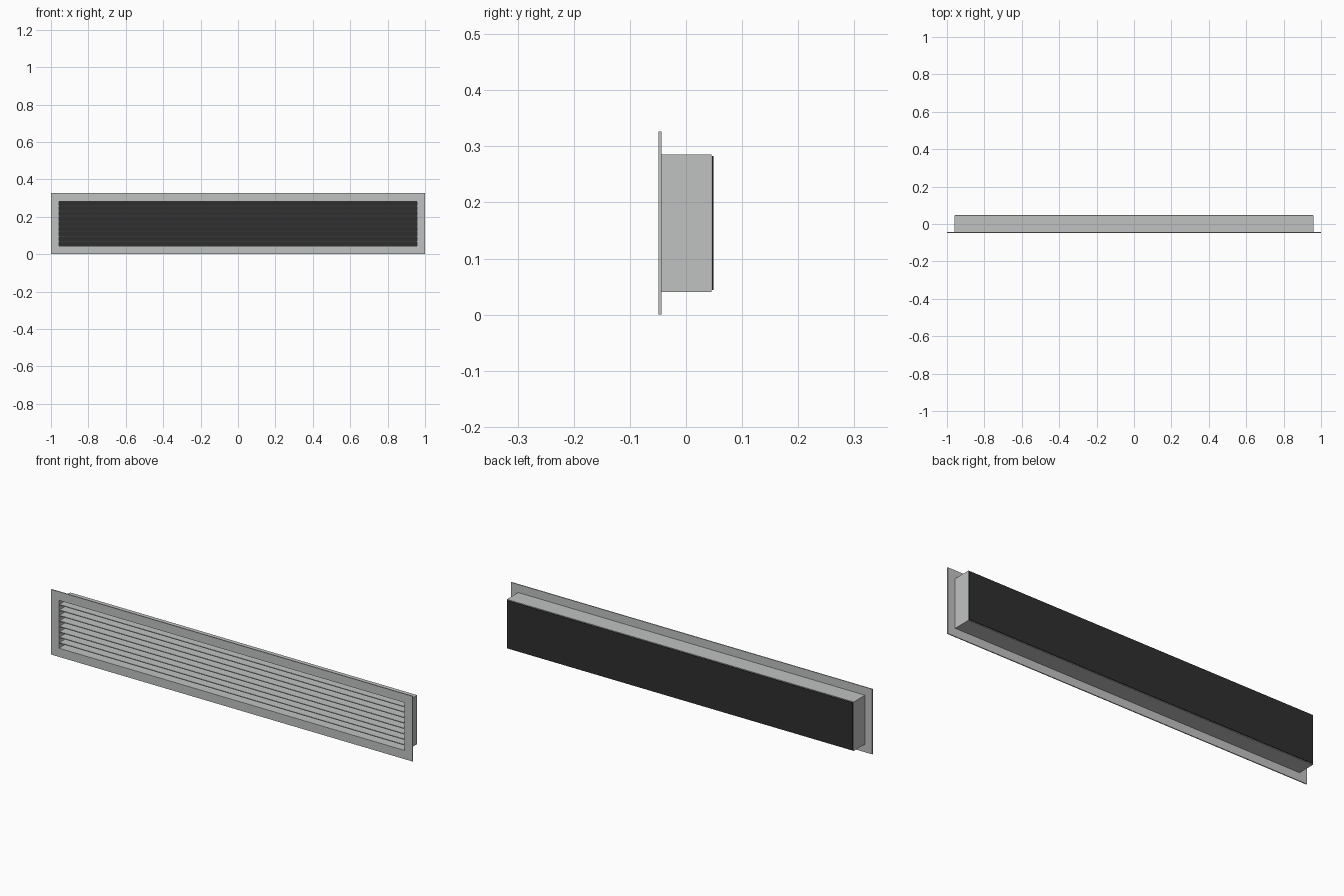
import bpy, bmesh

if "Cube" in bpy.data.objects:
    bpy.data.objects.remove(bpy.data.objects["Cube"])

W, H = 2.0, 0.326            # overall front size
ZC = H / 2
Y_FRONT, Y_FLANGE, Y_DUCT, Y_BACK = -0.049, -0.044, 0.045, 0.049
DUCT_X, DUCT_Z, WALL = 0.96, 0.1225, 0.003
IN_X, IN_Z = DUCT_X - WALL, DUCT_Z - WALL


def material(name, rgb):
    m = bpy.data.materials.new(name)
    m.diffuse_color = (*rgb, 1)
    m.use_nodes = True
    m.node_tree.nodes["Principled BSDF"].inputs["Base Color"].default_value = m.diffuse_color
    return m


metal = material("light_grey_metal", (0.53, 0.54, 0.535))
dark = material("dark_backing", (0.028, 0.028, 0.028))


def finish(name, bm, mat):
    bmesh.ops.recalc_face_normals(bm, faces=bm.faces)
    me = bpy.data.meshes.new(name)
    bm.to_mesh(me)
    bm.free()
    me.materials.append(mat)
    ob = bpy.data.objects.new(name, me)
    bpy.context.collection.objects.link(ob)
    return ob


def box(name, hx, hz, y0, y1, zc, mat):
    bm = bmesh.new()
    bmesh.ops.create_cube(bm, size=1)
    for v in bm.verts:
        v.co = (v.co.x * 2 * hx, y0 if v.co.y < 0 else y1, zc + v.co.z * 2 * hz)
    return finish(name, bm, mat)


def ring(name, outer, inner, y0, y1, mat):
    """Rectangular tube running along y."""
    bm = bmesh.new()
    loops = []
    for (hx, hz), y in ((outer, y0), (outer, y1), (inner, y1), (inner, y0)):
        loops.append([bm.verts.new((sx * hx, y, ZC + sz * hz))
                      for sx, sz in ((-1, -1), (1, -1), (1, 1), (-1, 1))])
    for k in range(4):
        a, b = loops[k], loops[(k + 1) % 4]
        for i in range(4):
            j = (i + 1) % 4
            bm.faces.new((a[i], a[j], b[j], b[i]))
    return finish(name, bm, mat)


# front flange and the duct collar behind it
ring("front_flange", (W / 2, H / 2), (IN_X, IN_Z), Y_FRONT, Y_FLANGE, metal)
ring("duct_collar", (DUCT_X, DUCT_Z), (IN_X, IN_Z), Y_FLANGE, Y_DUCT, metal)

# horizontal blades, evenly spaced in the opening
BLADES = 8
pitch = 2 * DUCT_Z / (BLADES + 1)
for i in range(BLADES):
    z = ZC - DUCT_Z + pitch * (i + 1)
    box(f"blade_{i + 1}", IN_X, 0.002, Y_FLANGE, Y_DUCT, z, metal)

# dark panel closing the back
box("back_panel", IN_X, IN_Z, Y_DUCT + 0.001, Y_BACK, ZC, dark)
